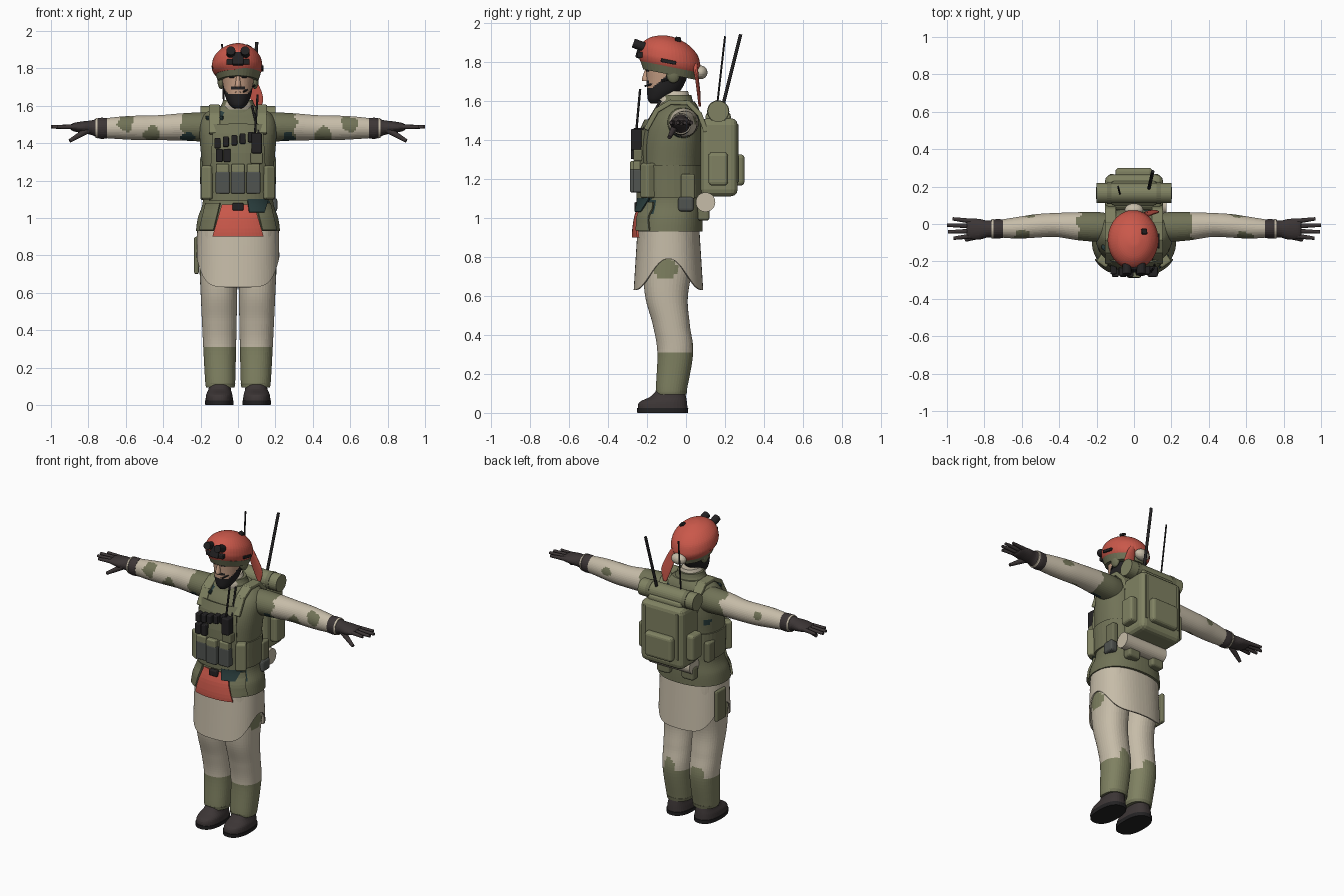
import bpy, bmesh, math
from mathutils import Vector, Matrix, noise

cube = bpy.data.objects.get("Cube")
if cube:
    bpy.data.objects.remove(cube)

COLOURS = {
    "jacket_olive": (.165, .17, .095), "pack_olive": (.215, .222, .122),
    "cream_cloth": (.565, .503, .392), "red_cloth": (.59, .098, .069),
    "dark_leather": (.045, .036, .036), "skin": (.56, .34, .23),
    "black": (.017, .016, .017), "dark_teal": (.023, .048, .048), "grey": (.08, .087, .08),
}
MATS = {}
for key, rgb in COLOURS.items():
    m = bpy.data.materials.new(key)
    m.use_nodes = True
    m.diffuse_color = (*rgb, 1)
    bsdf = m.node_tree.nodes["Principled BSDF"]
    bsdf.inputs["Base Color"].default_value = (*rgb, 1)
    bsdf.inputs["Roughness"].default_value = .8
    MATS[key] = m
parts = []
SIDES = ((1, "left"), (-1, "right"))


def finish(name, bm, mats, paint=None):
    """Turn a bmesh into an object; paint maps a face centre to a material slot."""
    bmesh.ops.recalc_face_normals(bm, faces=bm.faces)
    if paint:
        for f in bm.faces:
            f.material_index = paint(f.calc_center_median())
    me = bpy.data.meshes.new(name)
    bm.to_mesh(me)
    bm.free()
    for m in [mats] if isinstance(mats, str) else mats:
        me.materials.append(MATS[m])
    ob = bpy.data.objects.new(name, me)
    bpy.context.collection.objects.link(ob)
    parts.append(ob)
    return ob


def sample(rings, sub):
    """Smooth interpolation through profile rings."""
    out = []
    for i in range(len(rings) - 1):
        p = [Vector(rings[min(max(i + k, 0), len(rings) - 1)]) for k in (-1, 0, 1, 2)]
        for j in range(sub):
            u = j / sub
            out.append(p[1] + (p[2] - p[0]) * (u / 2) + (p[0] * 2 - p[1] * 5 + p[2] * 4 - p[3]) * (u * u / 2)
                       + (p[1] * 3 - p[0] - p[2] * 3 + p[3]) * (u ** 3 / 2))
    return out + [Vector(rings[-1])]


def power(v, n):
    return math.copysign(abs(v) ** (2 / n), v)


def loft(name, rings, mats, axis="Z", seg=40, sub=4, n=2.0, paint=None, warp=None, caps=True):
    """Rings are (position on axis, centre a, centre b, radius a, radius b)."""
    pts = [Vector(r[:4]).to_tuple() + (r[4],) for r in rings]
    bm, loops = bmesh.new(), []
    for t, a, b, ra, rb in sample(pts, sub):
        loop = []
        for k in range(seg):
            w = math.tau * (k + .5) / seg
            p, q = a + ra * power(math.cos(w), n), b + rb * power(math.sin(w), n)
            co = Vector((p, q, t) if axis == "Z" else (t, p, q))
            loop.append(bm.verts.new(warp(co) if warp else co))
        loops.append(loop)
    for lo, hi in zip(loops, loops[1:]):
        for k in range(seg):
            bm.faces.new((lo[k], lo[k - 1], hi[k - 1], hi[k]))
    if caps:
        bm.faces.new(loops[0])
        bm.faces.new(loops[-1])
    return finish(name, bm, mats, paint)


def box(name, loc, size, mat, bevel=.01, rot=(0, 0, 0)):
    bm = bmesh.new()
    bmesh.ops.create_cube(bm, size=1, matrix=Matrix.Diagonal((*size, 1)))
    bmesh.ops.bevel(bm, geom=bm.edges[:], offset=bevel, segments=3, profile=.5, affect="EDGES")
    ob = finish(name, bm, mat)
    ob.location, ob.rotation_euler = loc, rot


def tube(name, a, b, r, mat, r2=None, seg=16):
    a, b = Vector(a), Vector(b)
    bm = bmesh.new()
    mx = Matrix.Translation((a + b) / 2) @ (b - a).to_track_quat("Z", "Y").to_matrix().to_4x4()
    bmesh.ops.create_cone(bm, cap_ends=True, segments=seg, radius1=r, radius2=r if r2 is None else r2,
                          depth=(b - a).length, matrix=mx)
    finish(name, bm, mat)


def ball(name, loc, size, mat):
    bm = bmesh.new()
    bmesh.ops.create_uvsphere(bm, u_segments=20, v_segments=12, radius=1,
                              matrix=Matrix.Translation(loc) @ Matrix.Diagonal((*size, 1)))
    finish(name, bm, mat)


def blob(c, *spots):
    """Irregular camouflage patch test; spots are (x, y, z, radius)."""
    wob = .02 * noise.noise(c * 25)
    return any((c - Vector(s[:3])).length + wob < s[3] for s in spots)


# Jacket body
TORSO = [(.93, 0, -.09, .225, .175), (1.0, 0, -.085, .215, .17), (1.09, 0, -.075, .188, .155),
         (1.25, 0, -.08, .19, .155), (1.4, 0, -.07, .203, .155), (1.5, 0, -.055, .205, .135),
         (1.56, 0, -.04, .175, .105), (1.595, 0, -.04, .11, .085)]
SHAPE = 2.3
torso_rings = sample([r[:5] for r in TORSO], 12)


def front_y(x, z):
    r = min(torso_rings, key=lambda q: abs(q[0] - z))
    return r[2] - r[4] * max(0, 1 - min(1, abs(x) / r[3]) ** SHAPE) ** (1 / SHAPE)


def panel(name, bottom, top, z0, z1, mat, lift=.008, thick=.012):
    """Cloth panel that hugs the front of the torso."""
    bm, nx, nz = bmesh.new(), 14, 8
    grid = []
    for j in range(nz + 1):
        v = j / nz
        l, r = (bottom[i] + (top[i] - bottom[i]) * v for i in (0, 1))
        z = z0 + (z1 - z0) * v
        xs = [l + (r - l) * i / nx for i in range(nx + 1)]
        grid.append([bm.verts.new((x, front_y(x, z) - lift, z)) for x in xs])
    for a, b in zip(grid, grid[1:]):
        for i in range(nx):
            bm.faces.new((a[i], a[i + 1], b[i + 1], b[i]))
    ob = finish(name, bm, mat)
    ob.modifiers.new("thickness", "SOLIDIFY").thickness = thick
    ob.modifiers["thickness"].offset = 0


loft("jacket_body", TORSO, ["jacket_olive", "dark_teal"], seg=72, sub=8, n=SHAPE,
     paint=lambda c: blob(c, (.19, -.16, 1.22, .05), (.15, -.2, 1.06, .05), (-.12, -.13, 1.55, .035),
                          (.1, .05, 1.53, .04), (-.19, .03, 1.35, .03)))
loft("collar", [(1.56, 0, -.045, .13, .1), (1.6, 0, -.05, .092, .085), (1.63, 0, -.05, .08, .078)],
     "jacket_olive")
loft("neck_scarf", [(1.58, 0, -.06, .085, .085), (1.61, 0, -.065, .075, .085), (1.65, 0, -.055, .055, .065)],
     "cream_cloth")
panel("front_sash", (-.135, .135), (-.085, .085), .9, 1.07, "red_cloth", .006)
for s, side in SIDES:
    panel(side + "_jacket_flap", sorted((s * .13, s * .205)), sorted((s * .095, s * .17)), .935, 1.08,
          "jacket_olive", .012)

# Vest with straps
panel("vest_front", (-.15, .15), (-.13, .13), 1.09, 1.5, "jacket_olive", .014, .02)
loft("vest_belt", [(1.1, 0, -.077, .196, .164), (1.2, 0, -.08, .197, .164), (1.27, 0, -.08, .199, .164)],
     "jacket_olive", n=SHAPE)
for s, side in SIDES:
    path = [(-.2, 1.46), (-.15, 1.55), (-.08, 1.592), (.01, 1.59), (.07, 1.53), (.1, 1.45)]
    for i, (a, b) in enumerate(zip(path, path[1:])):
        mid = ((a[0] + b[0]) / 2, (a[1] + b[1]) / 2)
        box(f"{side}_shoulder_strap_{i}", (s * .125, *mid), (.06, math.dist(a, b) + .02, .025), "pack_olive",
            .006, (math.atan2(b[1] - a[1], b[0] - a[0]), 0, 0))
    box(side + "_side_pouch", (s * .155, -.19, 1.19), (.065, .07, .18), "pack_olive", .012, (0, 0, s * .6))
    box(side + "_rear_pouch", (s * .18, .01, 1.16), (.04, .07, .13), "jacket_olive")
    box(side + "_back_hip_pouch", (s * .09, .09, 1.03), (.09, .06, .09), "jacket_olive", .015)
box("hip_pouch", (.185, 0, 1.07), (.05, .08, .075), "grey", .015)
for i in (-1, 0, 1):
    box(f"magazine_pouch_{i + 2}", (i * .082, -.26 + abs(i) * .015, 1.19), (.075, .055, .12), "grey", .008)
    box(f"pouch_flap_{i + 2}", (i * .082, -.262 + abs(i) * .015, 1.265), (.07, .05, .05), "pack_olive", .008)
for i in range(5):
    box(f"chest_cartridge_{i + 1}", (-.11 + i * .045, -.258 + abs(i - 2) * .007, 1.4 + i * .008),
        (.032, .05, .055), "black", .006)
for x in (-.1, -.058):
    box("chest_magazine", (x, -.255, 1.335), (.037, .055, .07), "black", .006)
box("radio", (.1, -.255, 1.4), (.055, .055, .11), "black", .008)
box("radio_holder", (.1, -.245, 1.32), (.065, .05, .06), "jacket_olive", .008)
tube("radio_antenna", (.09, -.255, 1.44), (.105, -.235, 1.66), .006, "black")
tube("headset_cable", (.11, -.22, 1.45), (.075, -.13, 1.6), .006, "black")
box("belt_buckle", (0, -.25, 1.06), (.06, .03, .04), "black", .008)
panel("teal_patch", (.06, .14), (.05, .16), 1.03, 1.1, "dark_teal", .02)
panel("teal_chest_strip", (-.17, -.08), (-.17, -.08), 1.53, 1.545, "dark_teal", .01)

# Long shirt tail with curved hem
SKIRT_TOP, HEM = .95, .63
bm, rows, seg = bmesh.new(), [], 72
for j in range(11):
    row = []
    for k in range(seg):
        w = math.tau * k / seg
        c, s = math.cos(w), math.sin(w)
        v = j / 10
        z = SKIRT_TOP + (HEM + .16 * abs(c) ** 5 - SKIRT_TOP) * v
        d = (SKIRT_TOP - z) / (SKIRT_TOP - HEM)
        row.append(bm.verts.new(((.218 + .006 * d) * power(c, SHAPE),
                                 -.09 + (.158 + .02 * d) * power(s, SHAPE), z)))
    rows.append(row)
for a, b in zip(rows, rows[1:]):
    for k in range(seg):
        bm.faces.new((a[k - 1], a[k], b[k], b[k - 1]))
skirt = finish("shirt_tail", bm, "cream_cloth")
skirt.modifiers.new("thickness", "SOLIDIFY").thickness = .008
box("thigh_holster", (-.222, -.04, .8), (.025, .1, .2), "jacket_olive", .01)

# Legs and boots
for s, side in SIDES:
    loft(side + "_trouser_leg",
         [(.1, s * .094, -.075, .073, .075), (.12, s * .095, -.075, .08, .08), (.31, s * .098, -.055, .088, .092),
          (.45, s * .1, -.075, .093, .095), (.6, s * .102, -.1, .098, .11), (.8, s * .105, -.09, .104, .135),
          (.94, s * .1, -.09, .11, .14)], ["cream_cloth", "pack_olive"], n=2.2, sub=9,
         paint=lambda c: int(c.z < .31 or blob(c, (s * .1, .05, .34, .05), (s * .2, -.1, .74, .06))))
    loft(side + "_trouser_cuff", [(.095, s * .094, -.075, .076, .078), (.115, s * .094, -.075, .08, .081)],
         "jacket_olive", n=2.2)
    loft(side + "_boot", [(.02, s * .1, -.12, .074, .128), (.055, s * .1, -.117, .07, .122),
                          (.085, s * .098, -.09, .06, .09), (.13, s * .095, -.075, .055, .065)],
         "dark_leather", n=2.4)
    loft(side + "_boot_sole", [(0, s * .1, -.12, .075, .13), (.024, s * .1, -.12, .077, .132)], "black", n=2.4)

# Arms, gloves and fingers
for s, side in SIDES:
    loft(side + "_sleeve",
         [(s * .13, -.02, 1.485, .075, .08), (s * .2, -.015, 1.487, .08, .078), (s * .3, -.012, 1.487, .075, .073),
          (s * .42, -.005, 1.483, .064, .067), (s * .52, -.01, 1.482, .063, .066), (s * .62, -.02, 1.482, .058, .061),
          (s * .72, -.025, 1.48, .047, .052)], ["cream_cloth", "jacket_olive", "dark_teal"], axis="X", sub=10,
         paint=lambda c: 2 if blob(c, (s * .27, -.05, 1.43, .04)) else
         int(abs(c.x) < .3 + .03 * noise.noise(c * 18) or
             blob(c, (s * .46, -.05, 1.45, .045), (s * .6, -.07, 1.51, .045), (s * .55, .04, 1.5, .03))))
    loft(side + "_glove", [(s * .7, -.025, 1.48, .05, .055), (s * .74, -.026, 1.48, .052, .056),
                           (s * .78, -.027, 1.483, .045, .04), (s * .83, -.028, 1.485, .056, .032),
                           (s * .88, -.026, 1.486, .053, .022), (s * .895, -.025, 1.486, .045, .012)],
         "dark_leather", axis="X", seg=28)
    loft(side + "_wrist_band", [(s * .752, -.026, 1.481, .053, .055), (s * .762, -.026, 1.481, .052, .052)],
         "cream_cloth", axis="X")
    for i, (y, tip) in enumerate(((-.063, .965), (-.038, .995), (-.011, 1), (.014, .97))):
        tube(f"{side}_finger_{i + 1}", (s * .86, y, 1.488), (s * tip, -.025 + (y + .025) * 1.35, 1.487), .014,
             "dark_leather", .009, 12)
    tube(side + "_thumb", (s * .8, -.055, 1.472), (s * .9, -.085, 1.412), .019, "dark_leather", .01, 12)

# Head: skin, beard and hair
def head_paint(c):
    beard = c.z < 1.665 + max(0, c.y + .17) * .9 or (abs(c.x) < .035 and 1.683 < c.z < 1.7)
    return int(beard or c.y > -.06)


loft("head", [(1.585, 0, -.15, .02, .03), (1.605, 0, -.14, .045, .055), (1.65, 0, -.115, .068, .085),
              (1.71, 0, -.1, .08, .102), (1.77, 0, -.095, .086, .11), (1.83, 0, -.09, .085, .11)],
     ["skin", "black"], seg=56, sub=8, paint=head_paint)
loft("nose", [(1.7, 0, -.207, .016, .018), (1.715, 0, -.207, .015, .019), (1.765, 0, -.2, .007, .008)],
     "skin", seg=16)
box("mouth", (0, -.196, 1.672), (.03, .009, .008), "skin", .002)
for s, side in SIDES:
    box(side + "_eye", (s * .033, -.198, 1.755), (.028, .009, .011), "black", .002, (0, 0, s * .3))
    box(side + "_eyebrow", (s * .035, -.198, 1.776), (.038, .009, .008), "black", .002, (0, 0, s * .3))
    ball(side + "_ear_cover", (s * .09, -.065, 1.735), (.02, .035, .045), "jacket_olive")
tube("microphone_arm", (.09, -.09, 1.71), (.03, -.21, 1.675), .005, "black")


# Helmet with cover, leaning back
def lean(co):
    co.z -= .2 * (co.y + .09)
    return co


loft("helmet_rim", [(1.735, 0, -.085, .108, .135), (1.775, 0, -.085, .122, .149)], "jacket_olive", warp=lean)
loft("helmet_cover", [(1.765, -.003, -.085, .118, .145), (1.79, -.005, -.085, .132, .156),
                      (1.82, -.005, -.085, .135, .158), (1.865, -.004, -.085, .122, .143),
                      (1.905, -.002, -.085, .085, .1), (1.928, 0, -.085, .035, .04), (1.932, 0, -.085, .004, .004)],
     "red_cloth", seg=48, sub=5, warp=lean)
box("goggle_mount", (0, -.232, 1.85), (.06, .04, .07), "black", .008, (-.3, 0, 0))
for s, side in SIDES:
    tube(side + "_goggle_tube", (s * .038, -.2, 1.87), (s * .038, -.27, 1.895), .024, "black")
    box(side + "_goggle_arm", (s * .045, -.235, 1.835), (.035, .03, .03), "black", .006)
    box(side + "_helmet_rail", (s * .131, -.09, 1.8), (.012, .08, .018), "black", .004, (-.2, 0, 0))
box("helmet_strobe", (.055, -.04, 1.915), (.03, .03, .015), "black", .004, (-.2, .4, 0))
ball("cloth_knot", (0, .075, 1.745), (.05, .035, .035), "cream_cloth")
loft("cloth_tail", [(1.57, .105, .07, .012, .006), (1.64, .1, .065, .035, .009), (1.72, .075, .055, .033, .01),
                    (1.79, .05, .045, .02, .015)], "red_cloth", seg=20)

# Backpack, bedroll and aerials
box("pack_body", (0, .17, 1.31), (.31, .19, .4), "pack_olive", .035)
box("pack_rear_pocket", (0, .27, 1.245), (.2, .06, .16), "pack_olive", .02)
box("pack_lid", (0, .165, 1.51), (.25, .13, .06), "pack_olive", .02)
tube("pack_top_roll", (-.2, .165, 1.545), (.2, .165, 1.545), .054, "pack_olive", seg=28)
for s, side in SIDES:
    box(side + "_pack_pocket", (s * .172, .165, 1.25), (.06, .1, .17), "pack_olive", .018)
    tube(side + "_roll_strap", (s * .12, .165, 1.545), (s * .145, .165, 1.545), .057, "jacket_olive", seg=28)
    box(side + "_pack_strap", (s * .12, .262, 1.33), (.02, .012, .3), "jacket_olive", .004)
tube("bedroll", (-.13, .1, 1.08), (.175, .1, 1.08), .05, "cream_cloth", seg=28)
tube("thick_aerial", (.08, .19, 1.58), (.1, .28, 1.94), .009, "black")
tube("thin_aerial", (-.075, .16, 1.58), (-.085, .2, 1.93), .005, "black")

# Smooth shading with sharp corners kept
for ob in bpy.context.view_layer.objects:
    ob.select_set(ob in parts)
bpy.context.view_layer.objects.active = parts[0]
bpy.ops.object.shade_smooth_by_angle(angle=math.radians(40))
